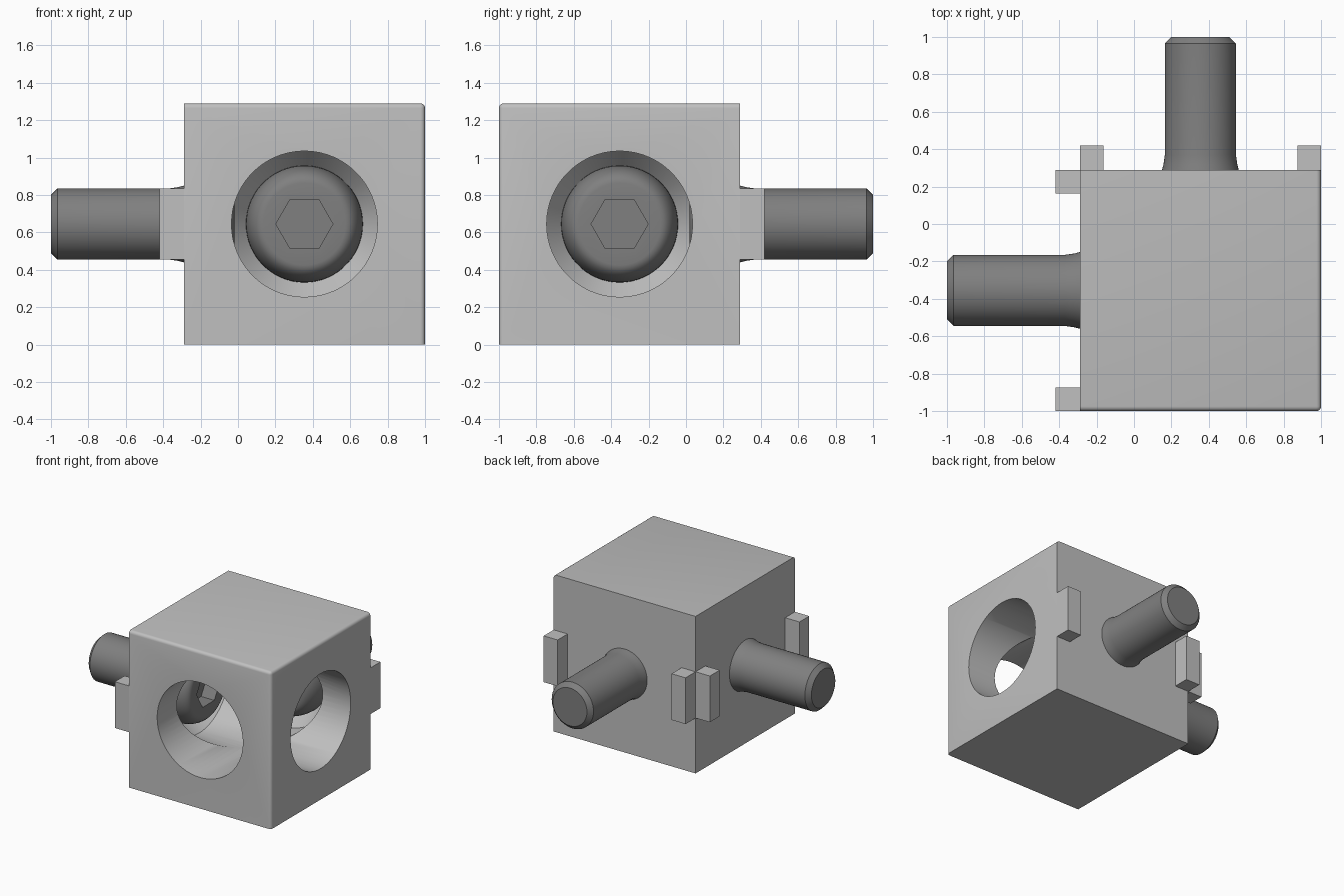
import bpy, bmesh, math
from mathutils import Matrix, Vector

cube = bpy.data.objects.get("Cube")
if cube:
    bpy.data.objects.remove(cube, do_unlink=True)

SEGMENTS = 60
CENTRE = 0.355      # distance of each bolt axis from the middle
HEIGHT = 0.645      # height of both bolt axes
INNER = 0.29        # faces the bolts come out of
TOP = 1.29


def material(name, value):
    mat = bpy.data.materials.new(name)
    mat.use_nodes = True
    colour = (value, value, value, 1)
    mat.diffuse_color = colour
    mat.node_tree.nodes["Principled BSDF"].inputs["Base Color"].default_value = colour
    return mat


light_grey = material("light grey", 0.527)
dark_grey = material("dark grey", 0.214)


def finish(bm, name, mat):
    bmesh.ops.recalc_face_normals(bm, faces=bm.faces)
    mesh = bpy.data.meshes.new(name)
    bm.to_mesh(mesh)
    bm.free()
    mesh.materials.append(mat)
    obj = bpy.data.objects.new(name, mesh)
    bpy.context.collection.objects.link(obj)
    return obj


def select(obj):
    bpy.ops.object.select_all(action='DESELECT')
    obj.select_set(True)
    bpy.context.view_layer.objects.active = obj


def smooth(obj):
    select(obj)
    bpy.ops.object.shade_smooth_by_angle(angle=math.radians(35))


def box(name, low, high, mat, bevel_corner=None):
    low, high = Vector(low), Vector(high)
    bm = bmesh.new()
    bmesh.ops.create_cube(bm, size=1)
    for v in bm.verts:
        v.co = (low + high) / 2 + v.co * (high - low)
    if bevel_corner:
        # round only the three edges meeting at this corner
        corner = min(bm.verts, key=lambda v: (v.co - Vector(bevel_corner)).length)
        bmesh.ops.bevel(bm, geom=list(corner.link_edges), offset=0.025,
                        segments=4, profile=0.5, affect='EDGES')
    return finish(bm, name, mat)


def hexagon(angle, apothem):
    return apothem / math.cos(angle % (math.pi / 3) - math.pi / 6)


def lathe(name, profile, mat, matrix):
    """Revolve (distance, radius, is_hexagon) points and cap both ends."""
    bm = bmesh.new()
    rings = []
    for t, r, is_hex in profile:
        ring = []
        for i in range(SEGMENTS):
            a = math.tau * i / SEGMENTS
            rad = hexagon(a, r) if is_hex else r
            ring.append(bm.verts.new((rad * math.cos(a), rad * math.sin(a), t)))
        rings.append(ring)
    for a, b in zip(rings, rings[1:]):
        for i in range(SEGMENTS):
            j = (i + 1) % SEGMENTS
            bm.faces.new((a[i], a[j], b[j], b[i]))
    bm.faces.new(rings[0])
    bm.faces.new(rings[-1])
    bm.transform(matrix)
    return finish(bm, name, mat)


# Bolt profile: hex socket, domed head, flared neck, shank, chamfered tip
bolt_profile = [(0.14, 0.132, True), (0.02, 0.132, True)]
for k in range(9):
    a = math.pi / 2 * k / 8
    bolt_profile.append((0.2 - 0.18 * math.cos(a), 0.22 + 0.0925 * math.sin(a), False))
bolt_profile += [(0.21, 0.3125, False), (0.21, 0.22, False), (INNER, 0.205, False),
                 (0.32, 0.197, False), (0.37, 0.19, False),
                 (0.965, 0.19, False), (1, 0.155, False)]

# Counterbore with a conical seat
bore_profile = [(-1.1, 0.39, False), (0.1, 0.39, False), (0.2, 0.3125, False)]

block = box("block", (-INNER, -1, 0), (1, INNER, TOP), light_grey, (1, -1, TOP))

back_axis = Matrix.Translation((CENTRE, 0, HEIGHT)) @ Matrix.Rotation(-math.pi / 2, 4, 'X')
side_axis = (Matrix.Translation((0, -CENTRE, HEIGHT)) @ Matrix.Rotation(math.pi / 2, 4, 'Z')
             @ Matrix.Rotation(-math.pi / 2, 4, 'X'))

for side, axis in (("back", back_axis), ("right", side_axis)):
    # Bore the block
    cutter = lathe(side + "_bore_cutter", bore_profile, light_grey, axis)
    cutter.hide_render = True
    select(block)
    mod = block.modifiers.new("bore", 'BOOLEAN')
    mod.operation = 'DIFFERENCE'
    mod.solver = 'EXACT'
    mod.object = cutter
    bpy.ops.object.modifier_apply(modifier=mod.name)
    bpy.data.objects.remove(cutter, do_unlink=True)
    # Bolt seated in the bore
    smooth(lathe(side + "_bolt", bolt_profile, dark_grey, axis))
smooth(block)

# Locating tabs, a pair on each bolt face
OUT, LOW, HIGH, WIDE = 0.42, 0.455, 0.835, 0.127
for label, start in (("inner", -INNER), ("outer", 1 - WIDE)):
    end = start + WIDE
    box("back_tab_" + label, (start, INNER, LOW), (end, OUT, HIGH), light_grey)
    box("right_tab_" + label, (-OUT, -end, LOW), (-INNER, -start, HIGH), light_grey)
